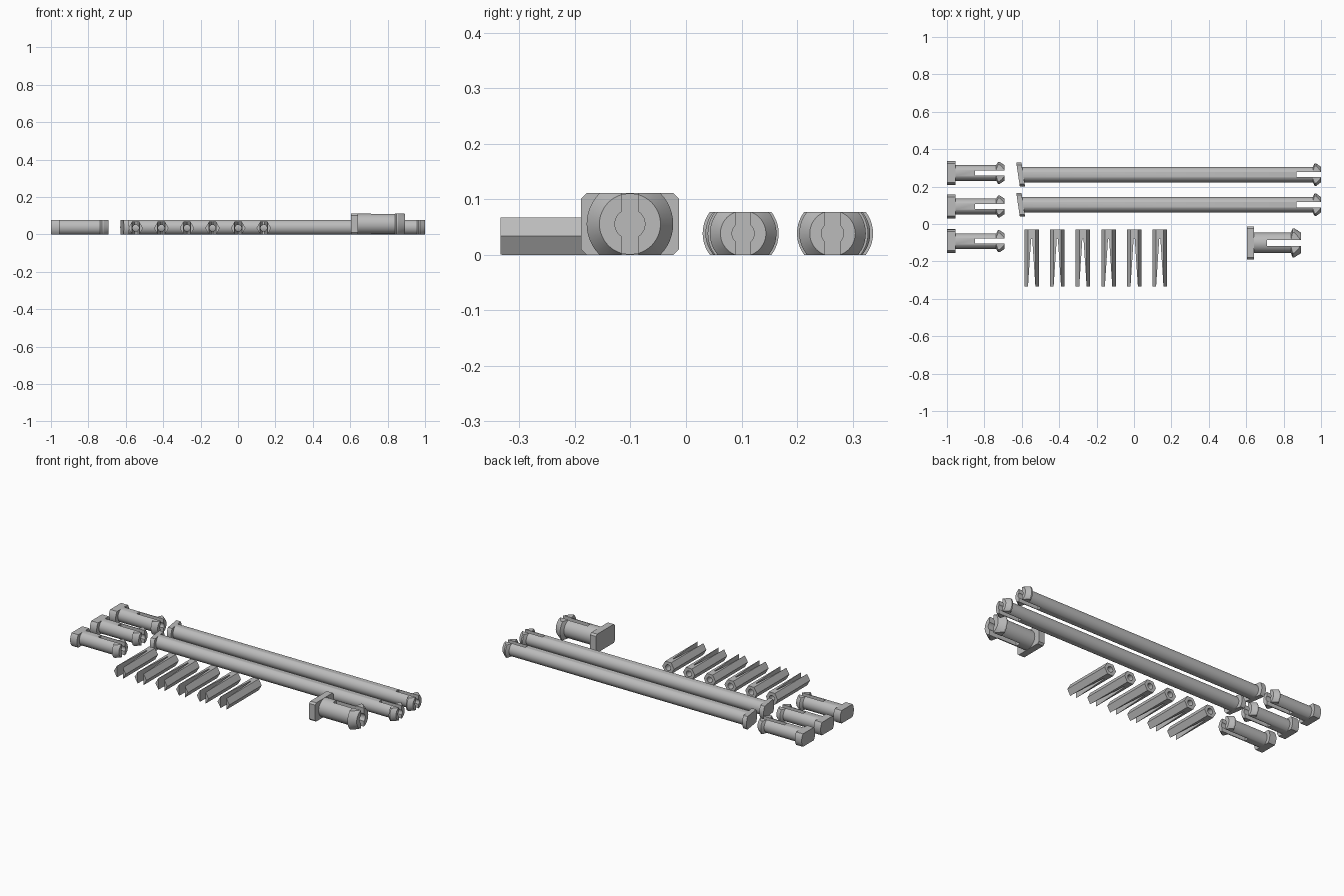
import bpy, bmesh, math
from mathutils import Matrix

cube = bpy.data.objects.get("Cube")
if cube:
    bpy.data.objects.remove(cube, do_unlink=True)

grey = bpy.data.materials.new("plain grey")
grey.use_nodes = True
grey.diffuse_color = (0.5, 0.5, 0.5, 1)
grey.node_tree.nodes["Principled BSDF"].inputs["Base Color"].default_value = (0.5, 0.5, 0.5, 1)


def make(name, bm):
    bmesh.ops.recalc_face_normals(bm, faces=bm.faces)
    mesh = bpy.data.meshes.new(name)
    bm.to_mesh(mesh)
    bm.free()
    mesh.materials.append(grey)
    obj = bpy.data.objects.new(name, mesh)
    bpy.context.collection.objects.link(obj)
    return obj


def lathe(name, profile, sides=48, phase=0.0):
    """Closed solid turned about the x axis from (x, radius) points."""
    bm = bmesh.new()
    rings = []
    for x, r in profile:
        angles = [math.tau * i / sides + phase for i in range(sides)]
        rings.append([bm.verts.new((x, r * math.cos(a), r * math.sin(a))) for a in angles])
    for a, b in zip(rings, rings[1:]):
        for i in range(sides):
            j = (i + 1) % sides
            bm.faces.new((a[i], a[j], b[j], b[i]))
    bm.faces.new(rings[0])
    bm.faces.new(rings[-1])
    return make(name, bm)


def box(name, x0, x1, half_y, half_z, bevel=0):
    bm = bmesh.new()
    size = Matrix.Diagonal((x1 - x0, 2 * half_y, 2 * half_z, 1))
    bmesh.ops.create_cube(bm, size=1, matrix=Matrix.Translation(((x0 + x1) / 2, 0, 0)) @ size)
    if bevel:
        edges = [e for e in bm.edges if abs(e.verts[0].co.x - e.verts[1].co.x) > 1e-4]
        bmesh.ops.bevel(bm, geom=edges, offset=bevel, segments=1, affect='EDGES')
    return make(name, bm)


def combine(obj, tool, operation):
    """Apply a boolean and discard the tool."""
    mod = obj.modifiers.new("boolean", 'BOOLEAN')
    mod.operation, mod.solver, mod.object = operation, 'EXACT', tool
    tool.hide_render = True
    graph = bpy.context.evaluated_depsgraph_get()
    mesh = bpy.data.meshes.new_from_object(obj.evaluated_get(graph))
    obj.modifiers.clear()
    obj.data = mesh
    bpy.data.objects.remove(tool, do_unlink=True)


def finish(obj, location, turn=0.0):
    obj.data.transform(Matrix.Translation(location) @ Matrix.Rotation(turn, 4, 'Z'))
    bpy.ops.object.select_all(action='DESELECT')
    obj.select_set(True)
    bpy.context.view_layer.objects.active = obj
    bpy.ops.object.shade_smooth_by_angle(angle=math.radians(30))


def snap_pin(name, x0, x1, y, half_z, shaft, barb, slot_x, slot, hole, head, shear=0.0):
    # Shaft with a barbed tip, flattened above and below
    tip = 0.04 * barb / 0.07
    pin = lathe(name, [(x0 + 0.01, shaft), (x1 - tip - 0.01, shaft),
                       (x1 - tip, barb), (x1 - tip + 0.008, barb), (x1, shaft)])
    combine(pin, box("flat_cutter", x0 - 1, x1 + 1, 1, half_z), 'INTERSECT')
    # Split tip with a round bore
    combine(pin, box("slot_cutter", slot_x, x1 + 0.1, slot, 0.2), 'DIFFERENCE')
    combine(pin, lathe("bore_cutter", [(slot_x, hole), (x1 + 0.1, hole)], 32), 'DIFFERENCE')
    # Head, optionally skewed
    for v in head.data.vertices:
        v.co.x -= shear * v.co.y
    combine(pin, head, 'UNION')
    finish(pin, (0, y, half_z))


def flat_round_head(x0, x1):
    head = lathe("head", [(x0, 0.064), (x1, 0.064)])
    combine(head, box("flat_cutter", x0 - 1, x1 + 1, 1, 0.0386), 'INTERSECT')
    return head


# Three short pins
for i, y in enumerate((0.273, 0.094, -0.092)):
    snap_pin(f"short_pin_{i + 1}", -1, -0.693, y, 0.0385, 0.042, 0.059, -0.85, 0.0135, 0.02,
             flat_round_head(-1, -0.955))

# Two long pins with skewed heads
for i, y in enumerate((0.264, 0.103)):
    snap_pin(f"long_pin_{i + 1}", -0.618, 1, y, 0.0385, 0.041, 0.06, 0.868, 0.0135, 0.02,
             flat_round_head(-0.62, -0.592), 0.15)

# Large pin with a square head
snap_pin("large_pin", 0.603, 0.893, -0.101, 0.0555, 0.055, 0.078, 0.71, 0.0155, 0.027,
         box("head", 0.603, 0.642, 0.088, 0.056, 0.01))

# Six hexagonal split sleeves
for i in range(6):
    sleeve = lathe(f"hex_sleeve_{i + 1}", [(0, 0.039), (0.305, 0.039)], 6)
    combine(sleeve, lathe("bore_cutter", [(-0.1, 0.017), (0.4, 0.017)], 24), 'DIFFERENCE')
    wedge = box("wedge_cutter", 0.05, 0.31, 0.02, 0.1)
    for v in wedge.data.vertices:
        if v.co.x < 0.1:
            v.co.y *= 0.15
    combine(sleeve, wedge, 'DIFFERENCE')
    finish(sleeve, (-0.547 + 0.137 * i, -0.029, 0.0338), -math.pi / 2)
